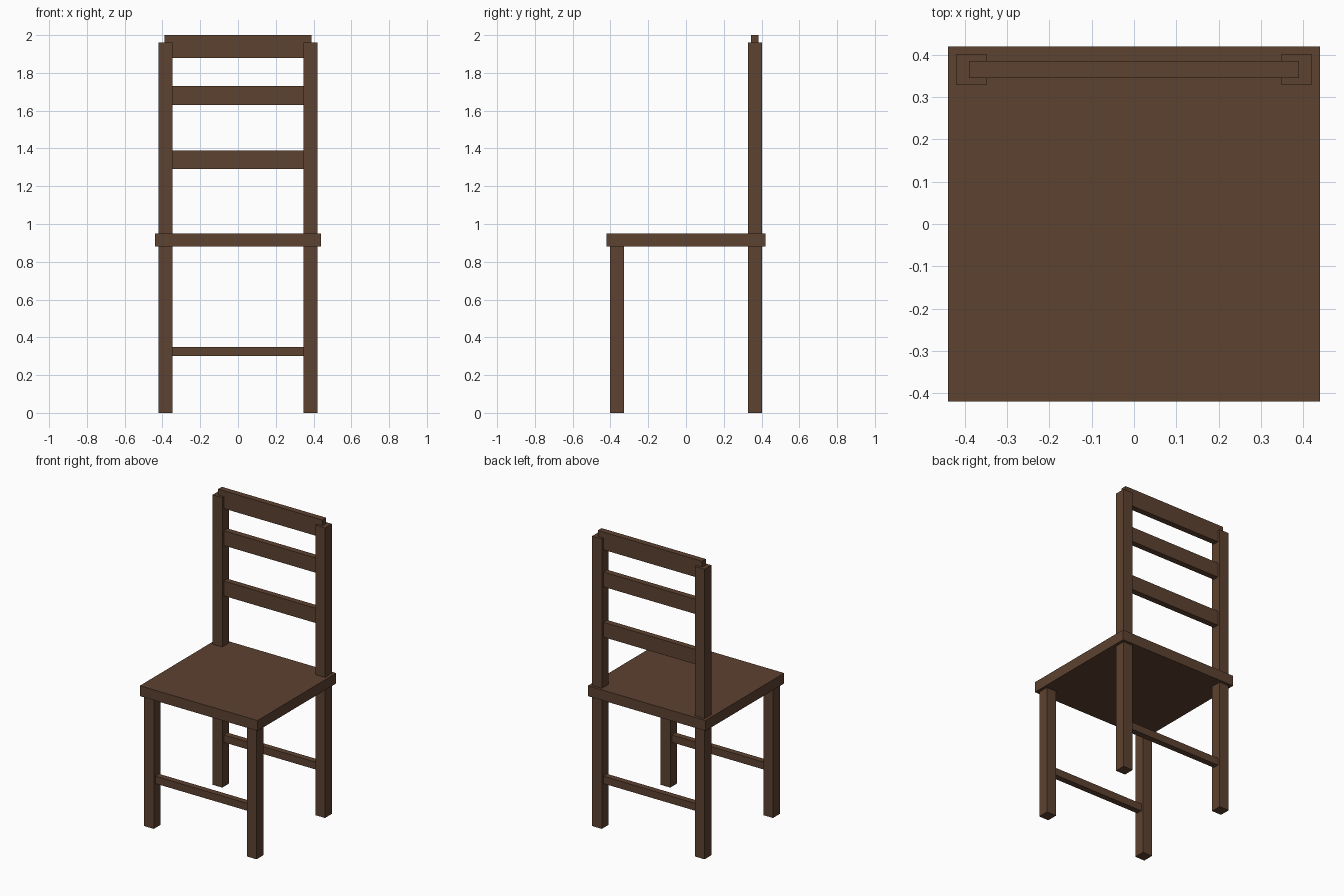
import bpy

if "Cube" in bpy.data.objects:
    bpy.data.objects.remove(bpy.data.objects["Cube"])

wood = bpy.data.materials.new("dark brown wood")
wood.diffuse_color = (0.11, 0.054, 0.03, 1.0)
wood.use_nodes = True
wood.node_tree.nodes["Principled BSDF"].inputs["Base Color"].default_value = wood.diffuse_color


def box(name, x, y, z):
    """Box spanning the given (min, max) ranges."""
    spans = (x, y, z)
    bpy.ops.mesh.primitive_cube_add(size=1, location=[(a + b) / 2 for a, b in spans])
    ob = bpy.context.object
    ob.name = ob.data.name = name
    for v in ob.data.vertices:
        for i, (a, b) in enumerate(spans):
            v.co[i] *= b - a
    ob.data.materials.append(wood)
    return ob


# Seat board
box("seat", (-0.44, 0.44), (-0.42, 0.42), (0.88, 0.95))

# Short front legs, and back legs that continue up as back posts
for side, (x0, x1) in {"left": (-0.42, -0.348), "right": (0.348, 0.42)}.items():
    box("front_leg_" + side, (x0, x1), (-0.402, -0.329), (0, 0.88))
    box("back_leg_" + side, (x0, x1), (0.329, 0.402), (0, 1.96))

# Backrest: top rail and two slats, let into the posts
for name, z0, z1 in (("top_rail", 1.88, 2.0),
                     ("upper_slat", 1.63, 1.73),
                     ("lower_slat", 1.29, 1.39)):
    box(name, (-0.39, 0.39), (0.345, 0.385), (z0, z1))

# Stretchers between the legs, front and back
for name, y in (("front_stretcher", -0.365), ("back_stretcher", 0.365)):
    box(name, (-0.37, 0.37), (y - 0.02, y + 0.02), (0.30, 0.35))
